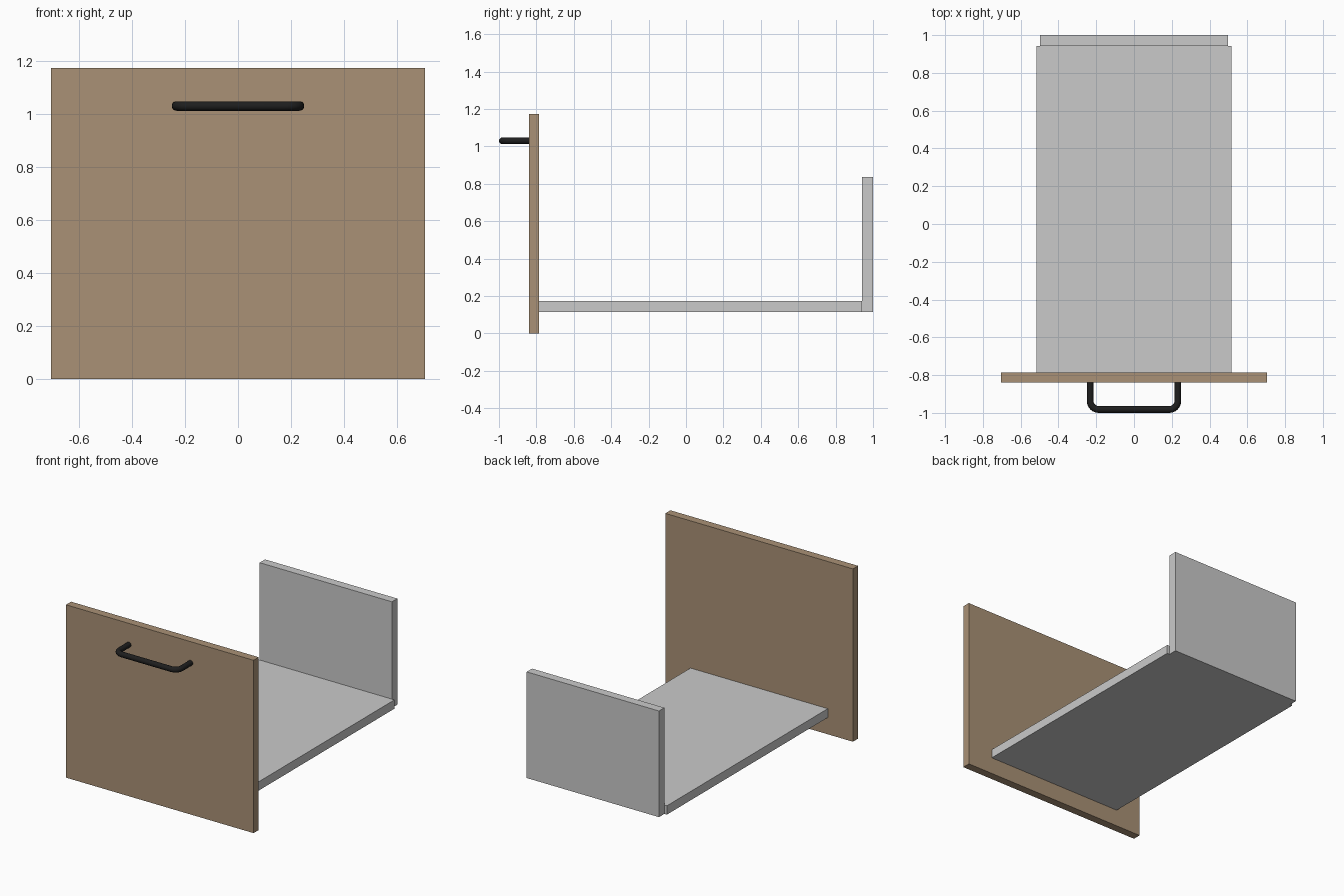
import bpy
import math

default_cube = bpy.data.objects.get("Cube")
if default_cube:
    bpy.data.objects.remove(default_cube, do_unlink=True)


def make_material(name, color):
    mat = bpy.data.materials.new(name)
    mat.use_nodes = True
    mat.diffuse_color = (*color, 1)
    mat.node_tree.nodes["Principled BSDF"].inputs["Base Color"].default_value = (*color, 1)
    return mat


wood = make_material("tan wood", (0.40, 0.285, 0.18))
grey = make_material("light grey", (0.59, 0.59, 0.59))
black = make_material("black metal", (0.013, 0.013, 0.013))


def board(name, half_width, y0, y1, z0, z1, mat):
    """Box centred on x, spanning the given y and z ranges."""
    bpy.ops.mesh.primitive_cube_add(size=1, location=(0, (y0 + y1) / 2, (z0 + z1) / 2))
    obj = bpy.context.object
    obj.name = obj.data.name = name
    obj.scale = (2 * half_width, y1 - y0, z1 - z0)
    bpy.ops.object.transform_apply(location=False, rotation=False, scale=True)
    obj.data.materials.append(mat)
    return obj


# Drawer boards
FRONT, INNER, BACK = -0.84, -0.785, 0.942
board("front_panel", 0.705, FRONT, INNER, 0, 1.174, wood)
board("drawer_floor", 0.516, INNER, BACK, 0.114, 0.174, grey)
board("back_panel", 0.497, BACK, 1.0, 0.114, 0.835, grey)

# Handle: round bar with two rounded corners
RADIUS, REACH, BEND, TUBE, HEIGHT = 0.232, -0.982, 0.045, 0.018, 1.03
STEPS = 6
half = [(RADIUS, FRONT)]
for i in range(STEPS + 1):
    a = math.pi / 2 * i / STEPS
    half.append((RADIUS - BEND + BEND * math.cos(a), REACH + BEND - BEND * math.sin(a)))
path = half + [(-x, y) for x, y in reversed(half)]

curve = bpy.data.curves.new("handle", "CURVE")
curve.dimensions = "3D"
curve.bevel_depth = TUBE
curve.bevel_resolution = 4
curve.use_fill_caps = True
spline = curve.splines.new("POLY")
spline.points.add(len(path) - 1)
for point, (x, y) in zip(spline.points, path):
    point.co = (x, y, HEIGHT, 1)
curve.materials.append(black)

handle = bpy.data.objects.new("handle", curve)
bpy.context.collection.objects.link(handle)
bpy.ops.object.select_all(action="DESELECT")
handle.select_set(True)
bpy.context.view_layer.objects.active = handle
bpy.ops.object.convert(target="MESH")
bpy.ops.object.shade_smooth_by_angle(angle=math.radians(40))
